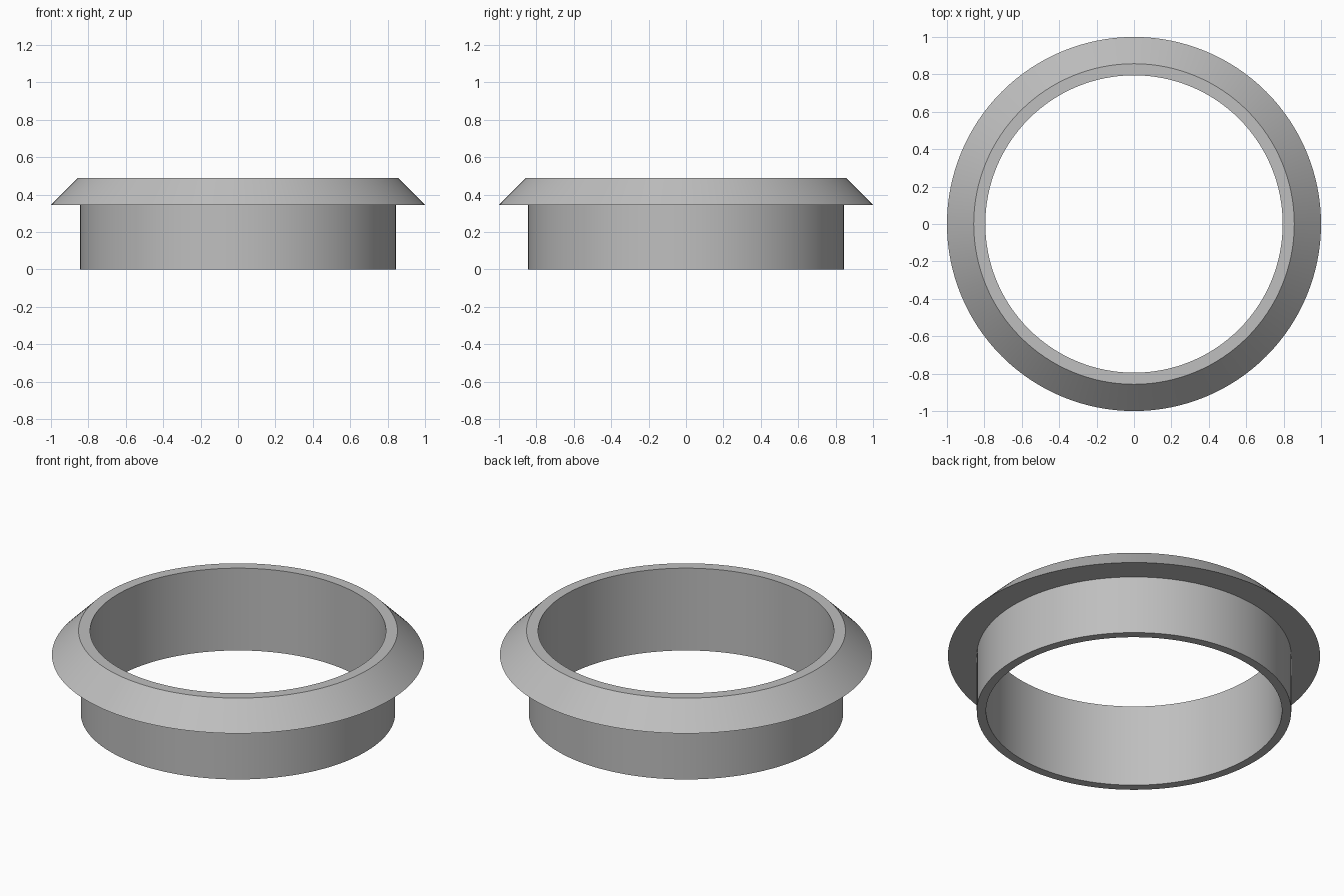
import bpy
import bmesh
import math

cube = bpy.data.objects.get("Cube")
if cube:
    bpy.data.objects.remove(cube, do_unlink=True)

# Plain grey material
grey = bpy.data.materials.new("plain_grey")
grey.use_nodes = True
color = (0.52, 0.52, 0.52, 1)
grey.diffuse_color = color
grey.node_tree.nodes["Principled BSDF"].inputs["Base Color"].default_value = color


def lathe(name, profile, segments=128):
    """Revolve a closed (radius, height) profile around z."""
    bm = bmesh.new()
    rings = []
    for i in range(segments):
        a = math.tau * i / segments
        rings.append([bm.verts.new((r * math.cos(a), r * math.sin(a), z))
                      for r, z in profile])
    n = len(profile)
    for i in range(segments):
        here, after = rings[i], rings[(i + 1) % segments]
        for j in range(n):
            k = (j + 1) % n
            bm.faces.new((here[j], after[j], after[k], here[k]))
    bmesh.ops.recalc_face_normals(bm, faces=bm.faces)
    mesh = bpy.data.meshes.new(name)
    bm.to_mesh(mesh)
    bm.free()
    mesh.materials.append(grey)
    obj = bpy.data.objects.new(name, mesh)
    bpy.context.collection.objects.link(obj)
    bpy.ops.object.select_all(action="DESELECT")
    obj.select_set(True)
    bpy.context.view_layer.objects.active = obj
    bpy.ops.object.shade_smooth_by_angle(angle=math.radians(30))
    return obj


# Straight collar with a bevelled flange around its upper rim
INNER, OUTER, FLANGE, RIM = 0.795, 0.845, 1.0, 0.857
SHOULDER, TOP = 0.345, 0.488
lathe("flanged_ring", [
    (INNER, 0), (OUTER, 0), (OUTER, SHOULDER),
    (FLANGE, SHOULDER), (RIM, TOP), (INNER, TOP),
])
